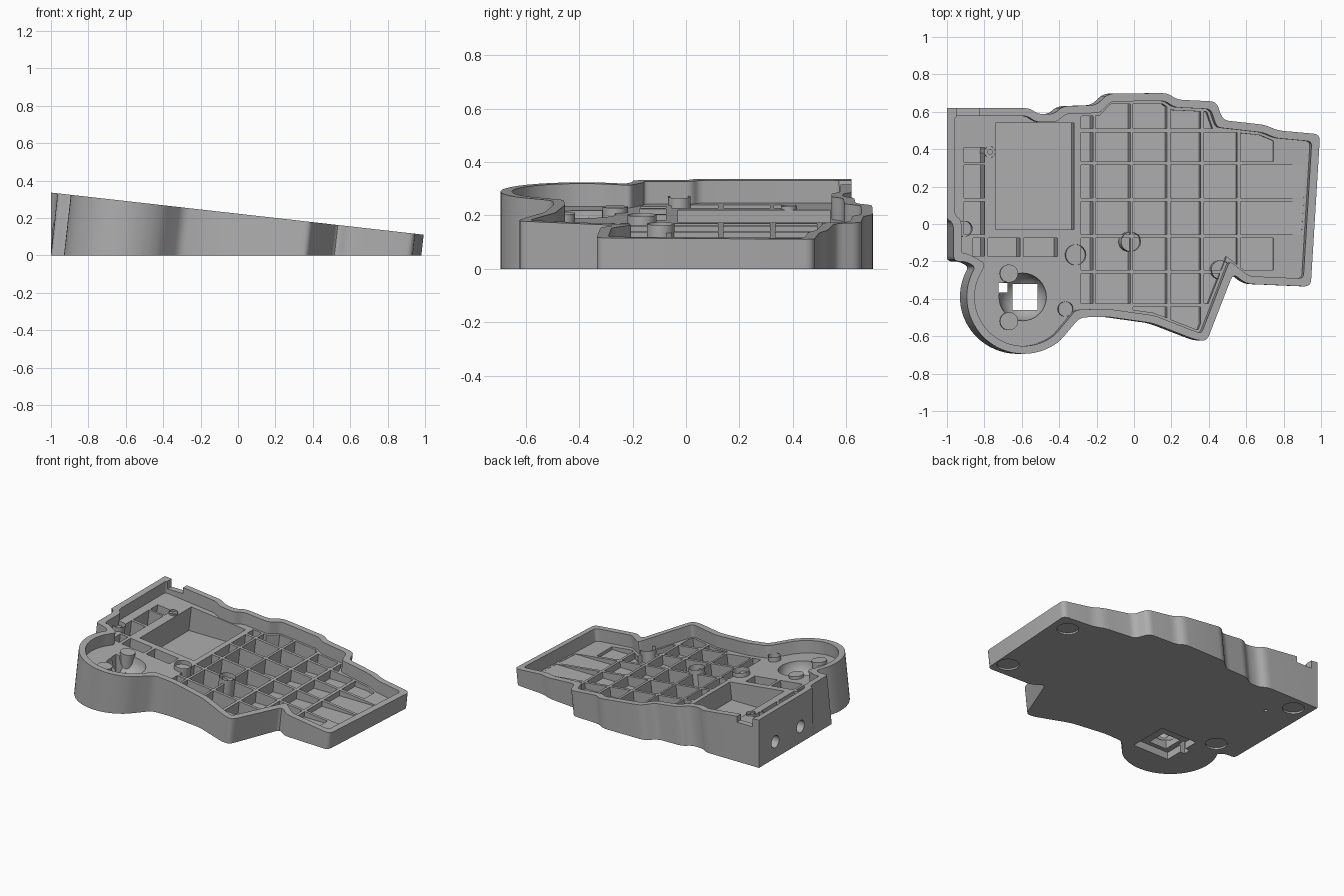
import bpy, bmesh, math
from mathutils import Vector

cube = bpy.data.objects.get("Cube")
if cube:
    bpy.data.objects.remove(cube, do_unlink=True)

SLOPE = 0.113      # tilt of the upper plane
DECK = 0.085       # depth of the inner deck below the rim
FLOOR = 0.033      # level of the cell floors

grey = bpy.data.materials.new("warm_grey_plastic")
grey.use_nodes = True
colour = (0.42, 0.42, 0.42, 1)
grey.diffuse_color = colour
grey.node_tree.nodes["Principled BSDF"].inputs["Base Color"].default_value = colour


def rim(x):
    return 0.223 - SLOPE * x


def place(p, depth=None, z=None):
    """Point below the tilted rim plane, moved along its normal."""
    d = depth if z is None else rim(p[0]) - z
    x = p[0] - SLOPE * d
    if p[0] < -0.95:
        x = max(-1, x)
    return (x, p[1], rim(p[0]) - d)


def add_prism(bm, pts, depth, low_depth=None, z=None):
    top = [bm.verts.new(place(p, depth)) for p in pts]
    low = [bm.verts.new(place(p, low_depth, z)) for p in pts]
    cap = bm.faces.new(top)
    bm.faces.new(low[::-1])
    for i in range(len(pts)):
        j = (i + 1) % len(pts)
        bm.faces.new((top[i], low[i], low[j], top[j]))
    return cap


def finish(name, bm):
    bmesh.ops.recalc_face_normals(bm, faces=bm.faces)
    mesh = bpy.data.meshes.new(name)
    bm.to_mesh(mesh)
    bm.free()
    ob = bpy.data.objects.new(name, mesh)
    bpy.context.collection.objects.link(ob)
    mesh.materials.append(grey)
    return ob


def prisms(name, *specs):
    bm = bmesh.new()
    for spec in specs:
        add_prism(bm, *spec)
    return finish(name, bm)


def activate(ob):
    bpy.ops.object.select_all(action='DESELECT')
    ob.select_set(True)
    bpy.context.view_layer.objects.active = ob


def cut(body, tool):
    tool.hide_render = True
    mod = body.modifiers.new("cut", 'BOOLEAN')
    mod.operation, mod.solver, mod.object = 'DIFFERENCE', 'EXACT', tool
    activate(body)
    bpy.ops.object.modifier_apply(modifier=mod.name)
    bpy.data.objects.remove(tool, do_unlink=True)


def smooth(ob):
    activate(ob)
    bpy.ops.object.shade_smooth_by_angle(angle=math.radians(30))


def circle(cx, cy, r, n=32):
    return [(cx + r * math.cos(math.tau * i / n), cy + r * math.sin(math.tau * i / n)) for i in range(n)]


def rect(x0, x1, y0, y1):
    return [(x0, y0), (x1, y0), (x1, y1), (x0, y1)]


def inset(pts, w):
    """Move a clockwise outline inwards."""
    out = []
    for i, p in enumerate(pts):
        p, a, b = Vector(p), Vector(pts[i - 1]), Vector(pts[(i + 1) % len(pts)])
        d1, d2 = (p - a).normalized(), (b - p).normalized()
        n1, n2 = Vector((d1.y, -d1.x)), Vector((d2.y, -d2.x))
        m = (n1 + n2) / max(0.4, 1 + n1.dot(n2))
        out.append(tuple(p + m * w))
    return out


def rounded(pts, r=0.035, n=4):
    out = []
    for i, p in enumerate(pts):
        p, a, b = Vector(p), Vector(pts[i - 1]), Vector(pts[(i + 1) % len(pts)])
        if p.x <= -0.99:
            out.append(tuple(p))
            continue
        s = p + (a - p).normalized() * min(r, 0.4 * (a - p).length)
        e = p + (b - p).normalized() * min(r, 0.4 * (b - p).length)
        for k in range(n + 1):
            t = k / n
            out.append(tuple(s * (1 - t) ** 2 + p * 2 * t * (1 - t) + e * t * t))
    return out


def clip(pts, x0, x1, y0, y1):
    """Part of an outline inside a rectangle."""
    for axis, lim, sign in ((0, x0, 1), (0, x1, -1), (1, y0, 1), (1, y1, -1)):
        out = []
        for i, q in enumerate(pts):
            p = pts[i - 1]
            dp, dq = sign * (p[axis] - lim), sign * (q[axis] - lim)
            if (dp >= 0) != (dq >= 0):
                out.append(tuple(Vector(p).lerp(Vector(q), dp / (dp - dq))))
            if dq >= 0:
                out.append(q)
        pts = out
        if not pts:
            break
    return [p for i, p in enumerate(pts) if (Vector(p) - Vector(pts[i - 1])).length > 1e-4]


def area(pts):
    return abs(sum(pts[i - 1][0] * p[1] - p[0] * pts[i - 1][1] for i, p in enumerate(pts))) / 2


# Case outline: back edge, right end, front edge, round lobe, left end
outline = [(-1, .62), (-.56, .62), (-.51, .587), (-.43, .587), (-.38, .63), (-.2, .635), (-.14, .697),
           (.18, .7), (.23, .665), (.44, .655), (.475, .555), (.7, .53), (.77, .5), (.995, .48),
           (.945, -.335), (.6, -.32), (.53, -.265), (.39, -.625), (.33, -.62), (.1, -.53),
           (-.15, -.495), (-.29, -.5)]
for k in range(17):
    a = math.radians(-50 - 162 * k / 16)
    outline.append((-.59 + .305 * math.cos(a), -.39 + .305 * math.sin(a)))
outline += [(-.9, -.2), (-.965, -.2), (-.965, .0), (-1, .03)]

body = prisms("case_shell", (rounded(outline), 0, None, 0))
cut(body, prisms("cavity", (rounded(inset(outline, .042), .025), -.05, DECK)))

# Ribbed floor cells, display pocket and left column
region = inset(outline, .057)
cols = [(-.275, -.21), (-.195, -.01), (.005, .185), (.205, .365), (.385, .56), (.58, .755)]
rows = [(.51, .7), (.335, .49), (.14, .315), (-.055, .12), (-.245, -.075), (-.425, -.265), (-.62, -.445)]
specs = [(rect(-.73, -.31, -.03, .54), .04, None, .05)]
for c, (x0, x1) in enumerate(cols):
    for r, (y0, y1) in enumerate(rows):
        right = .92 if c == 5 and r in (2, 3) else x1
        shape = clip(region, x0, right, y0, y1)
        if len(shape) > 2 and area(shape) > .0015:
            specs.append((shape, .05, None, FLOOR))
for y0, y1 in ((.33, .41), (.14, .315), (-.055, .12), (-.17, -.075)):
    specs.append((rect(-.9 if y0 > -.1 else -.85, -.79, y0, y1), .05, None, FLOOR))
for x0, x1 in ((-.77, -.6), (-.58, -.4)):
    specs.append((rect(x0, x1, -.175, -.075), .05, None, FLOOR))
cut(body, prisms("cells", *specs))


def box_bm(bm, lo, hi):
    vs = bmesh.ops.create_cube(bm, size=1)["verts"]
    for v in vs:
        v.co = [(a + b) / 2 + c * (b - a) for a, b, c in zip(lo, hi, v.co)]


def rod_bm(bm, centre, r, length, axis='Z', seg=32):
    vs = bmesh.ops.create_cone(bm, cap_ends=True, segments=seg, radius1=r, radius2=r, depth=length)["verts"]
    for v in vs:
        x, y, z = v.co
        v.co = Vector((z, x, y) if axis == 'X' else (x, y, z)) + Vector(centre)


# Ball socket in the lobe
bm = bmesh.new()
bmesh.ops.create_uvsphere(bm, u_segments=32, v_segments=16, radius=.128)
bmesh.ops.translate(bm, verts=bm.verts, vec=(-.595, -.39, .207))
cut(body, finish("socket", bm))

# Sensor recess and foot recesses underneath, side ports, back notch, reset hole
bm = bmesh.new()
box_bm(bm, (-.69, -.49, -.05), (-.41, -.21, .05))
for x, y in ((.86, .37), (.86, -.22), (-.885, .52), (-.8, -.14)):
    rod_bm(bm, (x, y, 0), .07, .024)
for y in (.44, .16):
    rod_bm(bm, (-.98, y, .115), .042, .13, 'X')
box_bm(bm, (-.95, .56, .275), (-.83, .7, .4))
rod_bm(bm, (-.77, .385, .1), .012, .5, seg=12)
cut(body, finish("recesses", bm))

# Sensor windows through the socket floor
bm = bmesh.new()
box_bm(bm, (-.65, -.46, -.05), (-.515, -.32, .15))
box_bm(bm, (-.725, -.365, -.05), (-.675, -.315, .3))
cut(body, finish("sensor_window", bm))
smooth(body)


def boss(name, x, y, r, rise, hole):
    """Raised post with an optional screw hole."""
    bm = bmesh.new()
    x -= SLOPE * (rise - DECK)
    cap = add_prism(bm, circle(x, y, r), DECK - rise, None, .1 if hole == 0 else .02)
    if hole:
        bmesh.ops.inset_individual(bm, faces=[cap], thickness=r - hole)
        low = bmesh.ops.extrude_discrete_faces(bm, faces=[cap])["faces"][0]
        bmesh.ops.translate(bm, verts=low.verts, vec=(-.007, 0, -.06))
    smooth(finish(name, bm))


for i, (x, y, r) in enumerate([(-.31, -.165, .055), (-.015, -.095, .052), (.465, -.245, .05),
                               (-.365, -.455, .04), (-.905, -.025, .042)]):
    boss(f"screw_post_{i + 1}", x, y, r, .03, r * .5)
boss("reset_collar", -.77, .385, .03, .012, .014)
for i, y in enumerate((-.265, -.52)):
    boss(f"bearing_post_{i + 1}", -.668, y, .048, .02, 0)
